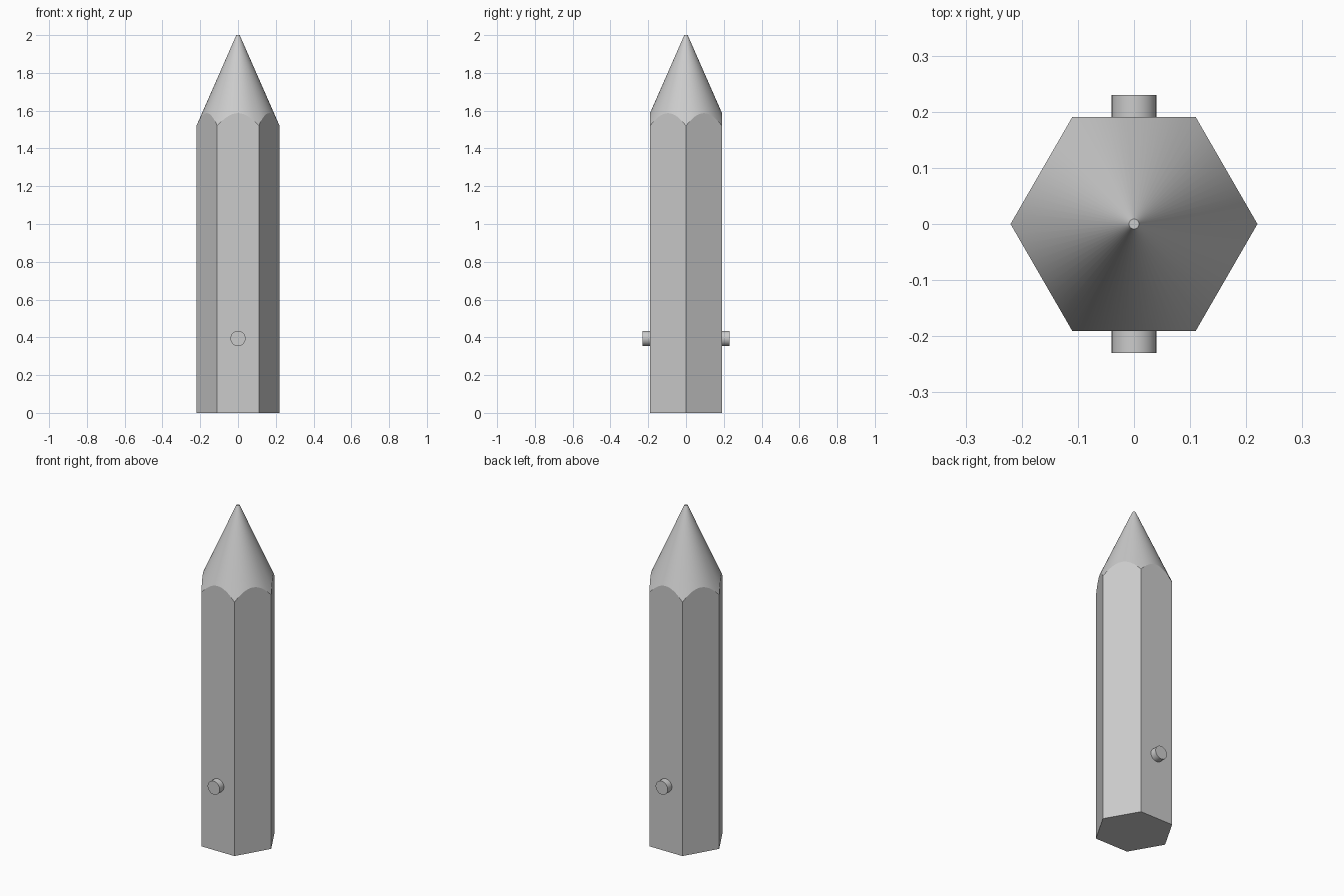
import bpy, bmesh, math

cube = bpy.data.objects.get("Cube")
if cube:
    bpy.data.objects.remove(cube, do_unlink=True)

GREY = (0.6, 0.6, 0.6, 1.0)
mat = bpy.data.materials.new("light grey")
mat.use_nodes = True
mat.diffuse_color = GREY
mat.node_tree.nodes["Principled BSDF"].inputs["Base Color"].default_value = GREY

RADIUS, TIP_RADIUS = 0.22, 0.009     # hexagon corner and blunt tip
SHOULDER, TOP = 1.52, 2.0            # cone height at the corners and at the tip
SIDES, STEPS = 6, 12                 # flats, and cone segments per flat


def finish(name, bm):
    """Turn a bmesh into a smooth-shaded object with crisp edges."""
    bmesh.ops.recalc_face_normals(bm, faces=bm.faces)
    mesh = bpy.data.meshes.new(name)
    bm.to_mesh(mesh)
    bm.free()
    mesh.materials.append(mat)
    obj = bpy.data.objects.new(name, mesh)
    bpy.context.collection.objects.link(obj)
    bpy.ops.object.select_all(action='DESELECT')
    obj.select_set(True)
    bpy.context.view_layer.objects.active = obj
    bpy.ops.object.shade_smooth_by_angle(angle=math.radians(20))
    return obj


def polar(radius, angle, z):
    return (radius * math.cos(angle), radius * math.sin(angle), z)


# Hexagonal shaft sharpened by a cone, leaving scalloped edges on the flats
bm = bmesh.new()
count = SIDES * STEPS
apothem = RADIUS * math.cos(math.pi / SIDES)
slope = (TOP - SHOULDER) / (RADIUS - TIP_RADIUS)
edge, tip = [], []
for i in range(count):
    angle = math.tau * i / count
    from_middle = (i % STEPS) / STEPS * math.tau / SIDES - math.pi / SIDES
    r = apothem / math.cos(from_middle)
    edge.append(bm.verts.new(polar(r, angle, SHOULDER + (RADIUS - r) * slope)))
    tip.append(bm.verts.new(polar(TIP_RADIUS, angle, TOP)))
base = [bm.verts.new(polar(RADIUS, math.tau * i / SIDES, 0)) for i in range(SIDES)]

for i in range(count):
    j = (i + 1) % count
    bm.faces.new((edge[i], edge[j], tip[j], tip[i]))
for s in range(SIDES):
    scallop = [edge[(s * STEPS + k) % count] for k in range(STEPS, -1, -1)]
    bm.faces.new([base[s], base[(s + 1) % SIDES]] + scallop)
bm.faces.new(tip)
bm.faces.new(base[::-1])
finish("sharpened_shaft", bm)

# Round pin passing through the shaft from front to back
bm = bmesh.new()
bmesh.ops.create_cone(bm, cap_ends=True, segments=32,
                      radius1=0.04, radius2=0.04, depth=0.46)
pin = finish("cross_pin", bm)
pin.rotation_euler.x = math.pi / 2
pin.location.z = 0.394
